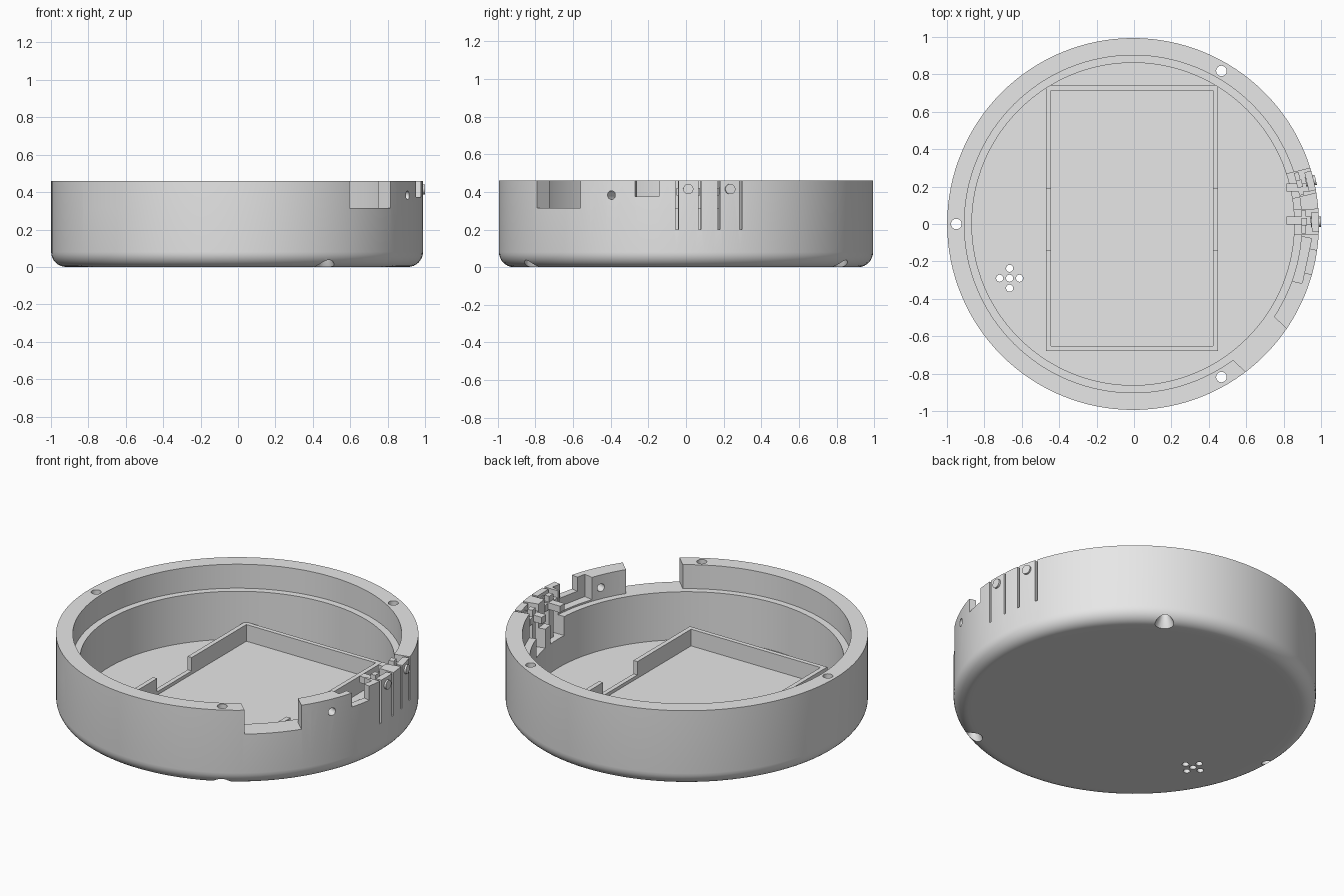
import bpy, bmesh
from math import radians, cos, sin, pi
from mathutils import Matrix, Vector

if "Cube" in bpy.data.objects:
    bpy.data.objects.remove(bpy.data.objects["Cube"], do_unlink=True)

CX = -0.005          # housing axis
R, H = 0.994, 0.46   # outer radius and height
FLOOR, LEDGE = 0.025, 0.315

grey = bpy.data.materials.new("plain grey")
grey.use_nodes = True
grey.diffuse_color = (0.8, 0.8, 0.8, 1)
grey.node_tree.nodes["Principled BSDF"].inputs["Base Color"].default_value = (0.8, 0.8, 0.8, 1)


def finish(name, bm):
    bmesh.ops.recalc_face_normals(bm, faces=bm.faces)
    me = bpy.data.meshes.new(name)
    bm.to_mesh(me)
    bm.free()
    me.materials.append(grey)
    ob = bpy.data.objects.new(name, me)
    bpy.context.collection.objects.link(ob)
    return ob


def box(name, lo, hi, matrix=Matrix()):
    lo, hi = Vector(lo), Vector(hi)
    bm = bmesh.new()
    bmesh.ops.create_cube(bm, size=1)
    size = Matrix.Diagonal((*(hi - lo), 1))
    bm.transform(matrix @ Matrix.Translation((lo + hi) / 2) @ size)
    return finish(name, bm)


def cylinder(name, r1, r2, depth, matrix, sides=32):
    bm = bmesh.new()
    bmesh.ops.create_cone(bm, cap_ends=True, segments=sides, radius1=r1, radius2=r2, depth=depth)
    bm.transform(matrix)
    return finish(name, bm)


def polar(deg):
    """Frame on the housing axis whose x points outward at the angle."""
    return Matrix.Translation((CX, 0, 0)) @ Matrix.Rotation(radians(deg), 4, "Z")


def radial_cylinder(name, r, start, end, z, deg):
    place = Matrix.Translation(((start + end) / 2, 0, z)) @ Matrix.Rotation(pi / 2, 4, "Y")
    return cylinder(name, r, r, end - start, polar(deg) @ place)


def smooth(ob):
    bpy.ops.object.select_all(action="DESELECT")
    ob.select_set(True)
    bpy.context.view_layer.objects.active = ob
    bpy.ops.object.shade_smooth_by_angle(angle=radians(30))


# Round housing: lathe profile with filleted base and stepped inner wall
fillet = 0.08
profile = [(0, 0), (0.88, 0)]
for i in range(9):
    a = i / 8 * pi / 2
    profile.append((R - fillet + fillet * sin(a), fillet - fillet * cos(a)))
profile += [(R, H), (0.902, H), (0.902, LEDGE), (0.862, LEDGE), (0.862, FLOOR), (0, FLOOR)]
bm = bmesh.new()
verts = [bm.verts.new((r, 0, z)) for r, z in profile]
edges = [bm.edges.new(pair) for pair in zip(verts, verts[1:])]
bmesh.ops.spin(bm, geom=verts + edges, axis=(0, 0, 1), cent=(0, 0, 0),
               angle=2 * pi, steps=128)
bmesh.ops.remove_doubles(bm, verts=bm.verts, dist=1e-4)
bm.transform(Matrix.Translation((CX, 0, 0)))
housing = finish("housing", bm)

cutters = []

# Three screw holes, countersunk underneath
for deg in (60, 180, -60):
    at = polar(deg) @ Matrix.Translation((0.945, 0, 0))
    cutters.append(cylinder("screw_cut", 0.028, 0.028, 2, at))
    cutters.append(cylinder("countersink_cut", 0.066, 0.028, 0.08,
                            at @ Matrix.Translation((0, 0, 0.015))))

# Cross of five sound holes
for dx, dy in ((0, 0), (1, 0), (-1, 0), (0, 1), (0, -1)):
    at = Matrix.Translation((-0.665 + 0.053 * dx, -0.29 + 0.053 * dy, 0))
    cutters.append(cylinder("sound_cut", 0.019, 0.019, 0.2, at, 24))

# Two wide rim notches
for deg in (-43.5, -136.5):
    cutters.append(box("notch_cut", (0.8, -0.159, LEDGE), (1.2, 0.159, 0.6), polar(deg)))

# Two side holes
for deg in (-30.7, -23.5):
    cutters.append(radial_cylinder("side_hole_cut", 0.023, 0.8, 1.1, 0.383, deg))

# Connector opening with board recess behind it
cutters.append(box("connector_cut", (0.8, -0.065, 0.375), (1.2, 0.065, 0.6), polar(-12)))
cutters.append(box("recess_cut", (0.87, -0.122, LEDGE + 0.01), (0.95, 0.122, 0.6), polar(-12)))

# Flexible button tongues: pocket behind, slit on either side
button_angles = (0.7, 13.6)
for deg in button_angles:
    cutters.append(box("pocket_cut", (0.82, -0.06, 0.2), (0.955, 0.06, 0.6), polar(deg)))
    for s in (-0.06, 0.06):
        cutters.append(box("slit_cut", (0.84, s - 0.007, 0.2), (1.1, s + 0.007, 0.6), polar(deg)))

for cutter in cutters:
    cutter.hide_render = True
    mod = housing.modifiers.new("cut", "BOOLEAN")
    mod.operation = "DIFFERENCE"
    mod.solver = "EXACT"
    mod.object = cutter
bpy.ops.object.select_all(action="DESELECT")
housing.select_set(True)
bpy.context.view_layer.objects.active = housing
for mod in list(housing.modifiers):
    bpy.ops.object.modifier_apply(modifier=mod.name)
for cutter in cutters:
    bpy.data.objects.remove(cutter, do_unlink=True)
smooth(housing)

# Buttons with inner post, cross plate and arm
for deg, arm_y, arm_end in zip(button_angles, (0.018, 0.195), (0.965, 0.94)):
    smooth(radial_cylinder("button", 0.027, 0.95, 1.005, 0.415, deg))
    box("button_post", (0.9, -0.02, 0.2), (0.93, 0.02, H), polar(deg))
    box("button_plate", (0.9, -0.062, 0.38), (0.925, 0.062, 0.42), polar(deg))
    box("button_arm", (0.815, arm_y - 0.022, 0.385), (arm_end, arm_y + 0.022, 0.425))

# Battery tray: four thin walls, the long ones dip in the middle
X0, X1, Y0, Y1 = -0.47, 0.45, -0.68, 0.74
T, TOP, DIP = 0.027, 0.126, 0.045
BASE = FLOOR - 0.01
for name, y in (("tray_front_wall", Y0), ("tray_back_wall", Y1 - T)):
    box(name, (X0, y, BASE), (X1, y + T, TOP))
for side, x in (("right", X0), ("left", X1 - T)):
    for part, a, b, top in (("front", Y0 + T, -0.14, TOP), ("dip", -0.14, 0.19, DIP),
                            ("back", 0.19, Y1 - T, TOP)):
        box(f"tray_{side}_{part}_wall", (x, a, BASE), (x + T, b, top))
